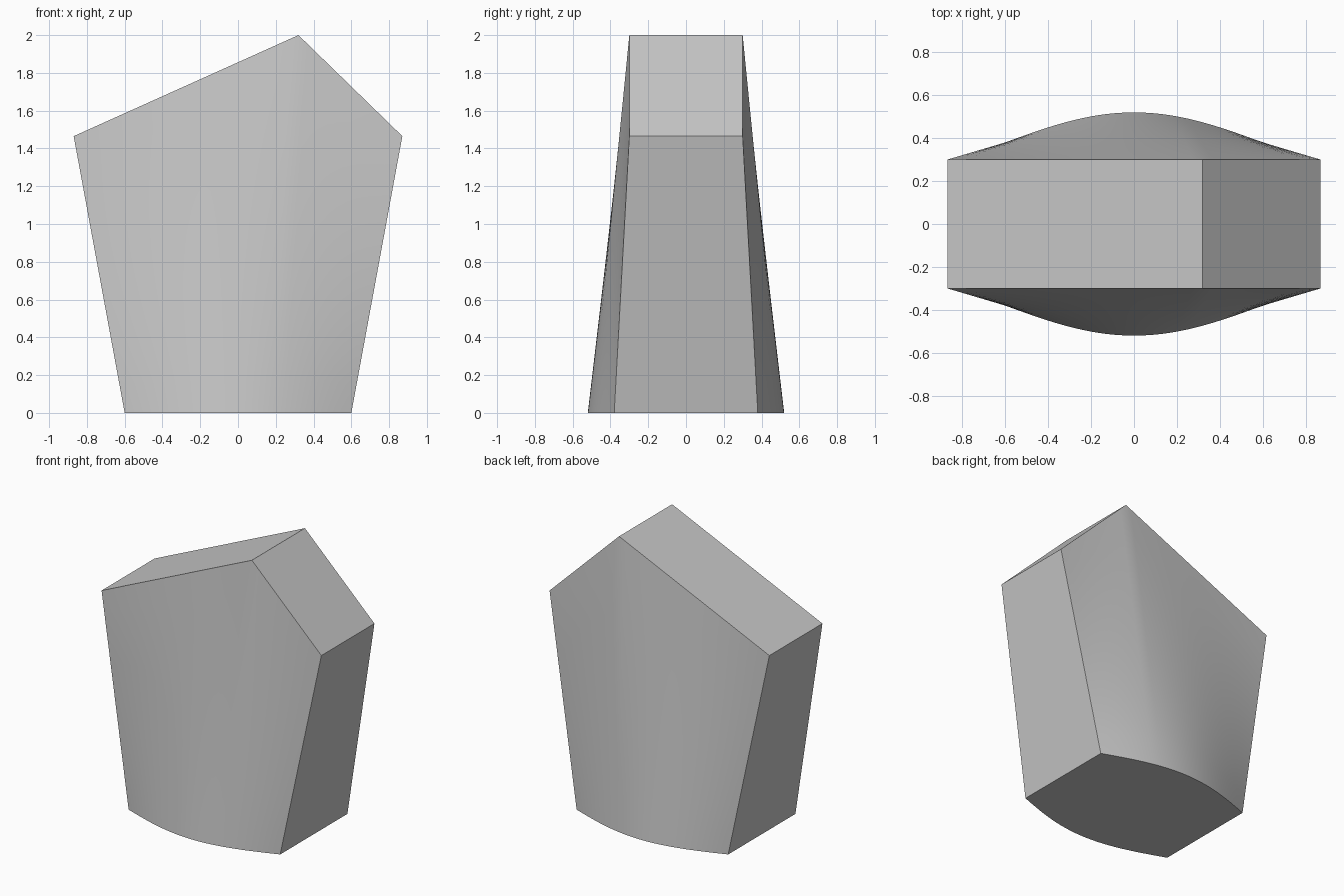
import bpy, bmesh, math

default = bpy.data.objects.get("Cube")
if default:
    bpy.data.objects.remove(default)

# Main dimensions
BASE_X, SHOULDER_X = 0.6, 0.87
SHOULDER_Z, APEX_X, APEX_Z = 1.465, 0.32, 2.0
TOP_Y, CORNER_Y, BULGE = 0.3, 0.38, 0.14
ROWS, COLS = 10, 20

grey = bpy.data.materials.new("light grey")
grey.use_nodes = True
colour = (0.57, 0.57, 0.57, 1)
grey.diffuse_color = colour
grey.node_tree.nodes["Principled BSDF"].inputs["Base Color"].default_value = colour


def roof_height(x):
    """Height of the off-centre gable at x."""
    end = -SHOULDER_X if x < APEX_X else SHOULDER_X
    return APEX_Z + (SHOULDER_Z - APEX_Z) * (x - APEX_X) / (end - APEX_X)


def face_point(u, t, side):
    """Point on a bulged face: u runs across, t from base to roof."""
    x = u * (BASE_X + (SHOULDER_X - BASE_X) * t)
    base_y = CORNER_Y + BULGE * math.cos(u * math.pi / 2)
    y = base_y + (TOP_Y - base_y) * t
    return x, side * y, roof_height(u * SHOULDER_X) * t


# Columns evenly spaced on each side of the apex, so the ridge stays crisp
apex_u = APEX_X / SHOULDER_X
left_n = round(COLS * (1 + apex_u) / 2) * 2
right_n = COLS * 2 - left_n
us = [-1 + (apex_u + 1) * i / left_n for i in range(left_n)]
us += [apex_u + (1 - apex_u) * i / right_n for i in range(right_n + 1)]

bm = bmesh.new()

# Bulged front and back faces
front, back = [[[bm.verts.new(face_point(u, r / ROWS, s)) for u in us]
                for r in range(ROWS + 1)] for s in (-1, 1)]
for grid in (front, back):
    for low, high in zip(grid, grid[1:]):
        for i in range(len(us) - 1):
            bm.faces.new((low[i], low[i + 1], high[i + 1], high[i]))

# Flat base
bm.faces.new(front[0] + back[0][::-1])

# Two flat sloping roof planes
for part in (slice(0, left_n + 1), slice(left_n, None)):
    bm.faces.new(front[-1][part] + back[-1][part][::-1])

# Flat flaring side walls
for end in (0, -1):
    bm.faces.new([row[end] for row in front] + [row[end] for row in back][::-1])

bmesh.ops.recalc_face_normals(bm, faces=bm.faces[:])
mesh = bpy.data.meshes.new("gabled_block")
bm.to_mesh(mesh)
bm.free()
mesh.materials.append(grey)

block = bpy.data.objects.new("gabled_block", mesh)
bpy.context.collection.objects.link(block)
bpy.ops.object.select_all(action="DESELECT")
block.select_set(True)
bpy.context.view_layer.objects.active = block
bpy.ops.object.shade_smooth_by_angle(angle=math.radians(30))
